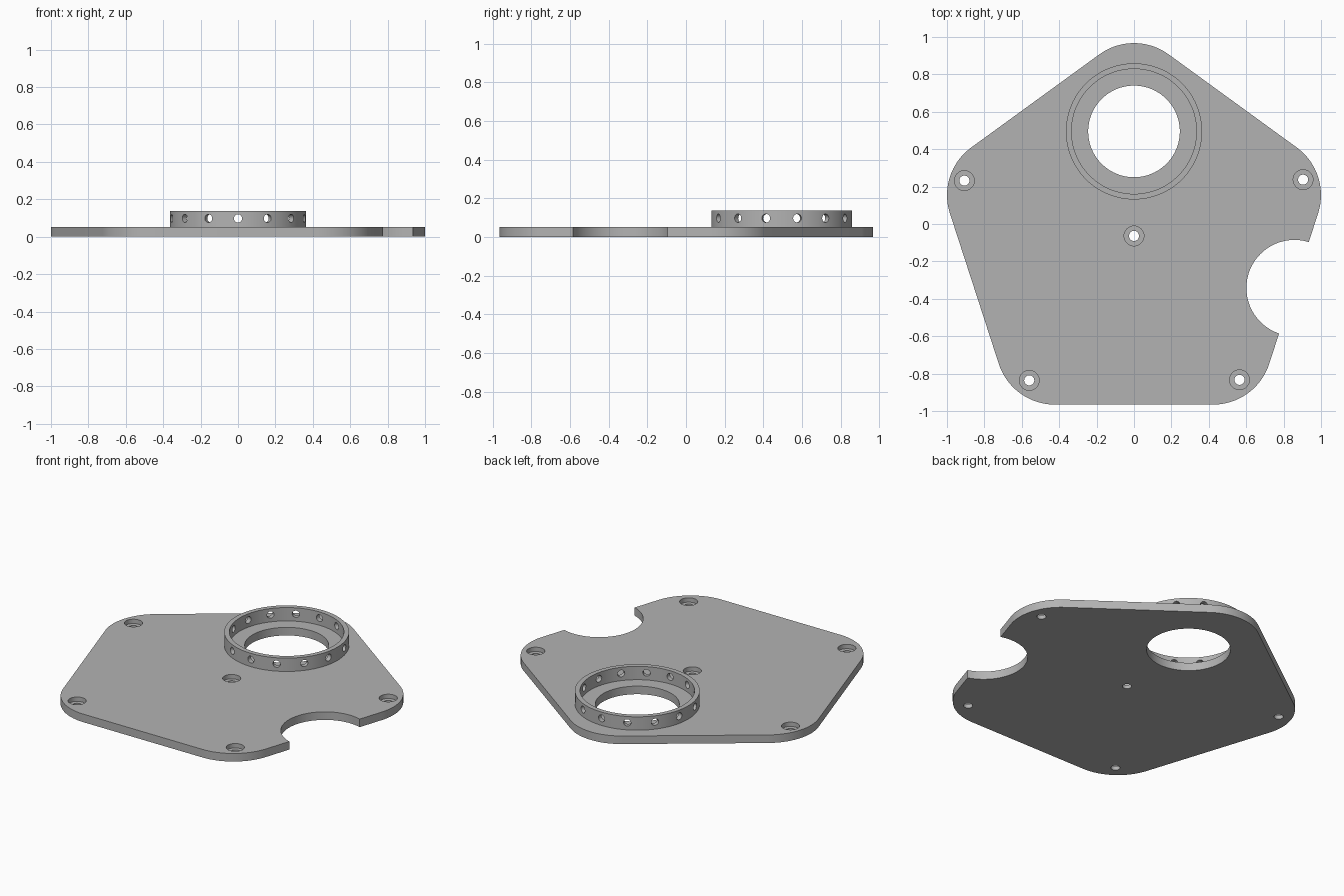
import bpy, bmesh, math
from mathutils import Matrix, Vector

default = bpy.data.objects.get("Cube")
if default:
    bpy.data.objects.remove(default, do_unlink=True)

THICK = 0.052          # plate thickness
RING_TOP = 0.138
RING_Y = 0.495
CENTRE_Y = -0.068      # centre of the pentagon

grey = bpy.data.materials.new("plain grey")
grey.use_nodes = True
colour = (0.45, 0.45, 0.45, 1)
grey.diffuse_color = colour
grey.node_tree.nodes["Principled BSDF"].inputs["Base Color"].default_value = colour


def finish(name, bm):
    bmesh.ops.recalc_face_normals(bm, faces=bm.faces)
    mesh = bpy.data.meshes.new(name)
    bm.to_mesh(mesh)
    bm.free()
    mesh.materials.append(grey)
    obj = bpy.data.objects.new(name, mesh)
    bpy.context.collection.objects.link(obj)
    return obj


def cylinder(name, radius, bottom, top, x=0, y=0, sides=64):
    bm = bmesh.new()
    bmesh.ops.create_cone(bm, cap_ends=True, segments=sides, radius1=radius,
                          radius2=radius, depth=top - bottom,
                          matrix=Matrix.Translation((x, y, (top + bottom) / 2)))
    return finish(name, bm)


def cut(target, cutter):
    mod = target.modifiers.new("cut", 'BOOLEAN')
    mod.operation = 'DIFFERENCE'
    mod.solver = 'EXACT'
    mod.object = cutter
    bpy.context.view_layer.objects.active = target
    bpy.ops.object.modifier_apply(modifier=mod.name)
    bpy.data.objects.remove(cutter, do_unlink=True)


def smooth(obj):
    bpy.ops.object.select_all(action='DESELECT')
    obj.select_set(True)
    bpy.context.view_layer.objects.active = obj
    bpy.ops.object.shade_smooth_by_angle(angle=math.radians(30))


# Base plate: pentagon with rounded corners
bm = bmesh.new()
outline = []
STEPS = 24
for corner in range(5):
    mid = math.radians(90 + 72 * corner)
    centre = Vector((0.72 * math.cos(mid), CENTRE_Y + 0.72 * math.sin(mid), 0))
    for i in range(STEPS + 1):
        a = mid + math.radians(72 * i / STEPS - 36)
        outline.append(bm.verts.new(centre + 0.315 * Vector((math.cos(a), math.sin(a), 0))))
face = bm.faces.new(outline)
raised = bmesh.ops.extrude_face_region(bm, geom=[face])["geom"]
bmesh.ops.translate(bm, vec=(0, 0, THICK),
                    verts=[v for v in raised if isinstance(v, bmesh.types.BMVert)])
plate = finish("base_plate", bm)

# Main opening and the round notch in the left edge
cut(plate, cylinder("opening_cutter", 0.245, -0.1, 0.2, 0, RING_Y, 96))
cut(plate, cylinder("notch_cutter", 0.257, -0.1, 0.2, 0.858, -0.342, 96))

# Counterbored screw holes
for x, y in [(0, -0.064), (-0.907, 0.232), (0.904, 0.237),
             (-0.56, -0.836), (0.564, -0.833)]:
    cut(plate, cylinder("counterbore_cutter", 0.053, 0.024, 0.2, x, y, 40))
    cut(plate, cylinder("screw_cutter", 0.027, -0.1, 0.2, x, y, 32))
smooth(plate)

# Raised collar ring with radial holes
ring = cylinder("collar_ring", 0.364, THICK, RING_TOP, 0, RING_Y, 112)
cut(ring, cylinder("bore_cutter", 0.334, -0.1, 0.3, 0, RING_Y, 112))
for i in range(7):
    rod = cylinder("radial_cutter", 0.022, -0.5, 0.5, sides=24)
    turn = Matrix.Rotation(math.pi / 2 + math.pi * i / 7, 4, 'Z')
    rod.data.transform(Matrix.Translation((0, RING_Y, 0.098)) @ turn
                       @ Matrix.Rotation(math.pi / 2, 4, 'Y'))
    cut(ring, rod)

# Open the underside of the ring where it meets the plate
bm = bmesh.new()
bm.from_mesh(ring.data)
under = [f for f in bm.faces if f.normal.z < -0.9 and f.calc_center_median().z < THICK + 0.001]
bmesh.ops.delete(bm, geom=under, context='FACES')
bm.to_mesh(ring.data)
bm.free()
smooth(ring)
